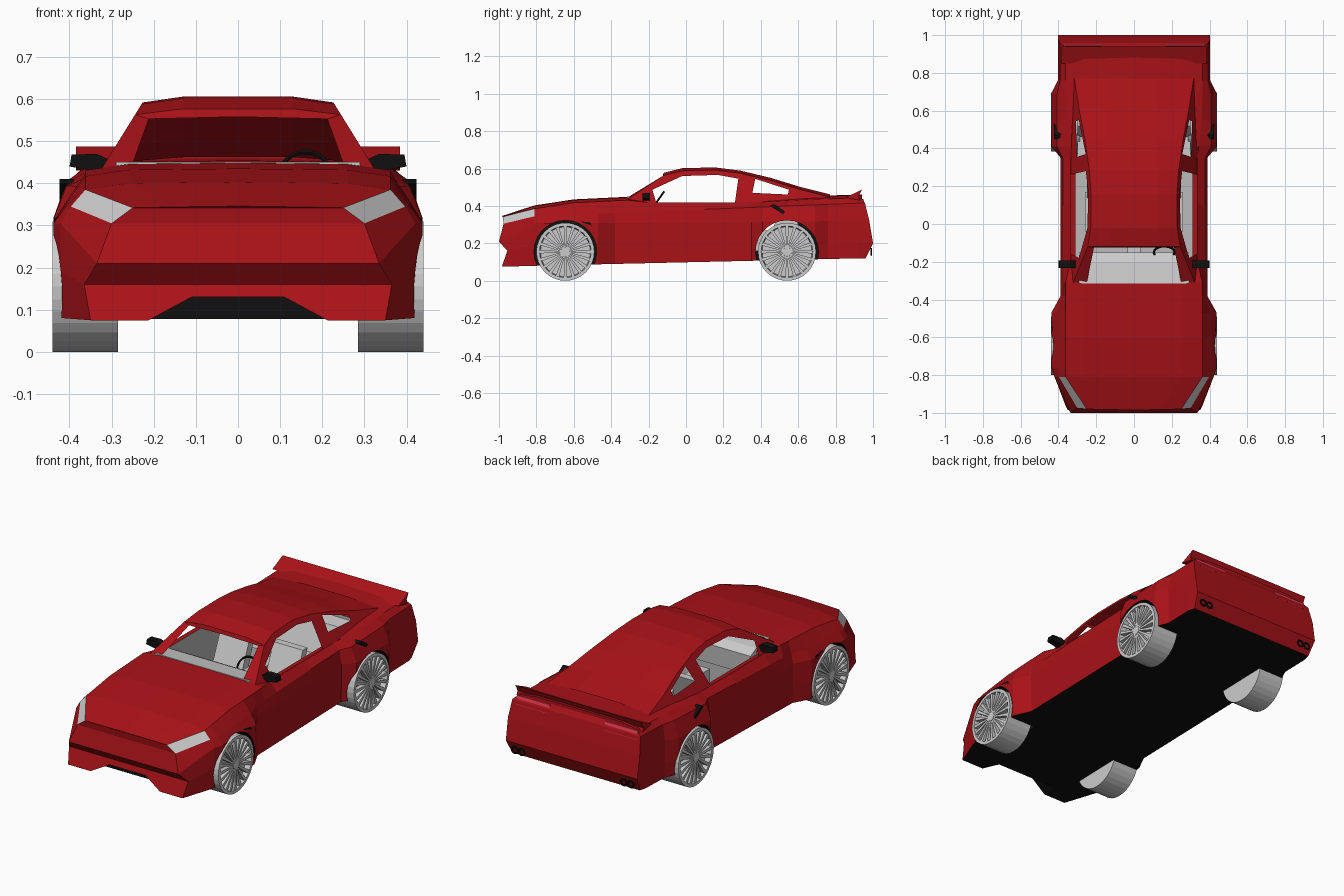
import bpy, bmesh, math
from mathutils import Matrix, Vector

if "Cube" in bpy.data.objects:
    bpy.data.objects.remove(bpy.data.objects["Cube"])


def material(name, c):
    m = bpy.data.materials.new(name)
    m.diffuse_color = (*c, 1)
    m.use_nodes = True
    m.node_tree.nodes["Principled BSDF"].inputs["Base Color"].default_value = m.diffuse_color
    return m


RED = material("red_paint", (0.40, 0.006, 0.009))
BLACK = material("black_trim", (0.005, 0.005, 0.005))
LAMP = material("lamp_glass", (0.55, 0.55, 0.55))
TAIL = material("tail_lamp_red", (0.75, 0.04, 0.08))
GREY = material("cabin_grey", (0.5, 0.5, 0.5))
AXLES = (-.645, .54)
WHEEL_R = .155


def make(name, bm, *mats):
    bmesh.ops.recalc_face_normals(bm, faces=bm.faces)
    me = bpy.data.meshes.new(name)
    bm.to_mesh(me)
    bm.free()
    for m in mats:
        if m:
            me.materials.append(m)
    ob = bpy.data.objects.new(name, me)
    bpy.context.collection.objects.link(ob)
    return ob


def prism(name, poly, axis, a, b, mat=None):
    """Extrude a (y,z) outline along x, or an (x,z) outline along y."""
    bm = bmesh.new()
    pt = (lambda p, t: (t, p[0], p[1])) if axis == 'x' else (lambda p, t: (p[0], t, p[1]))
    A, B = [[bm.verts.new(pt(p, t)) for p in poly] for t in (a, b)]
    bm.faces.new(A)
    bm.faces.new(B)
    for i in range(len(poly)):
        j = (i + 1) % len(poly)
        bm.faces.new((A[i], A[j], B[j], B[i]))
    return make(name, bm, mat)


def box(name, x, y, z, mat=None):
    return prism(name, [(y[0], z[0]), (y[1], z[0]), (y[1], z[1]), (y[0], z[1])], 'x', *x, mat)


def torus(name, big, small, loc, tilt):
    bpy.ops.mesh.primitive_torus_add(major_segments=18, minor_segments=6, major_radius=big,
                                     minor_radius=small, location=loc, rotation=(tilt, 0, 0))
    bpy.context.object.name = name
    bpy.context.object.data.materials.append(BLACK)


def mirror(bm):
    g = bmesh.ops.duplicate(bm, geom=bm.verts[:] + bm.edges[:] + bm.faces[:])
    for v in g["geom"]:
        if isinstance(v, bmesh.types.BMVert):
            v.co.x *= -1
    bmesh.ops.remove_doubles(bm, verts=bm.verts, dist=1e-5)


def cut(ob, cutter):
    m = ob.modifiers.new("cut", 'BOOLEAN')
    m.operation, m.solver, m.object = 'DIFFERENCE', 'EXACT', cutter
    m.material_mode = 'TRANSFER'
    bpy.context.view_layer.objects.active = ob
    bpy.ops.object.modifier_apply(modifier=m.name)
    bpy.data.objects.remove(cutter)


def along(keys, y):
    """Piecewise straight line through (y, value) keys."""
    for (y0, v0), (y1, v1) in zip(keys, keys[1:]):
        if y <= y1:
            return v0 + max(0, (y - y0) / (y1 - y0)) * (v1 - v0)
    return keys[-1][1]


# Lower body section at y: base width plus wheel-arch flare, under a deck line
DECK = [(-.81, .403), (-.6, .435), (-.31, .449), (-.2, .418), (.35, .418), (.6, .452), (.92, .46)]
SIDES = [(.385, .045, .08, .12), (.387, .05, .19, .2), (.388, .05, .305, .32), (.377, .03, .345, .415)]


def section(y):
    gap = max(abs(y + .625) - .155, 0) / .09 if y < 0 else max(abs(y - .55) - .145, 0) / .055
    flare = max(0, 1 - gap)
    t = (y + .81) / 1.73
    deck = along(DECK, y)
    out = min(1, (deck - .418) / .03) if y > -.2 else min(1, (-.2 - y) / .11)
    pts = [(w + max(f * flare, .015 * (y > .7)), y, a + t * (b - a)) for w, f, a, b in SIDES]
    return pts + [(.336 + .026 * out, y, deck - .018 * out), (.26, y, deck - .003 * out), (0, y, deck)]


nose = [(.35, -.985, .075), (.365, -.955, .16), (.335, -1, .21), (.3, -.975, .305),
        (.25, -.98, .342), (.15, -.982, .344), (0, -.985, .346)]
tail = [(x - .01 * (i == 0), y, z) for i, ((x, _, z), y) in
        enumerate(zip(section(.92), (.96, 1, .98, .957, .94, .94, .94)))]
stations = [-.81, -.76, -.6, -.47, -.38, -.31, -.2, .1, .35, .41, .55, .69, .76, .85, .92]
bm = bmesh.new()
rings = [[bm.verts.new(p) for p in s + [(-x, y, z) for x, y, z in s[-2::-1]]]
         for s in [nose] + [section(y) for y in stations] + [tail]]
for n, (A, B) in enumerate(zip(rings, rings[1:])):
    for i in range(13):
        j = (i + 1) % 13
        f = bm.faces.new((A[i], A[j], B[j], B[i]))
        f.material_index = 1 if i == 12 else 2 if n == 0 and i in (3, 8) else 0
for R in (rings[0], rings[-1]):
    for i in range(4):
        bm.faces.new((R[i], R[i + 1], R[11 - i], R[12 - i]))
    bm.faces.new(R[4:9])
body = make("lower_body", bm, RED, BLACK, LAMP)

# Wheel wells, cabin tub and lower air intake
for s in (-1, 1):
    for y in AXLES:
        circle = [(y + .168 * math.cos(a * math.tau / 28), WHEEL_R + .168 * math.sin(a * math.tau / 28))
                  for a in range(28)]
        cut(body, prism("well_cutter", circle, 'x', s * .27, s * .55, BLACK))
cut(body, box("tub_cutter", (-.31, .31), (-.2, .6), (.16, .8), GREY))
cut(body, prism("intake_cutter", [(-.24, .06), (-.11, .13), (.11, .13), (.24, .06)], 'y', -1.1, -.9, BLACK))


# Greenhouse: flat leaning sides with window holes, roof strips, screen pillars
def side_point(p):
    return (.335 - (p[1] - .417) * .62, p[0], p[1])


edge = [(-.12, .563), (-.02, .588), (.155, .592), (.29, .575), (.45, .537), (.61, .488), (.77, .448)]
door_window = [(-.16, .419), (-.18, .487), (-.02, .56), (.17, .566), (.28, .546), (.262, .419)]
rear_window = [(.355, .47), (.37, .545), (.55, .487), (.545, .461)]
bm = bmesh.new()
loops = []
for loop in ([(-.31, .4), (-.31, .437)] + edge + [(.77, .4)], door_window, rear_window):
    vs = [bm.verts.new(side_point(p)) for p in loop]
    loops += [bm.edges.new((vs[i], vs[i - 1])) for i in range(len(vs))]
bmesh.ops.triangle_fill(bm, edges=loops, use_beauty=True)
rows = [[bm.verts.new(q) for q in (side_point(p), (.13, p[0], p[1] + .014), (0, p[0], p[1] + .014))]
        for p in edge]
for A, B in zip(rows, rows[1:]):
    for i in range(2):
        bm.faces.new((A[i], A[i + 1], B[i + 1], B[i]))
top, corner = side_point(edge[0]), (.212, -.125, .553)
for poly in ([(.25, -.31, .447), side_point((-.31, .437)), top, corner],
             [top, (.13, -.12, .577), (0, -.12, .577), (0, -.125, .558), corner]):
    bm.faces.new([bm.verts.new(p) for p in poly])
mirror(bm)
make("cabin_shell", bm, RED)

# Tail spoiler
prism("spoiler", [(.85, .445), (.89, .463), (.94, .487), (.922, .45), (.93, .43)], 'x', -.385, .385, RED)

# Wheels: turned rim with twenty spokes
for s in (-1, 1):
    for y in AXLES:
        bm = bmesh.new()
        profile = [(.285, 0), (.285, WHEEL_R), (.44, WHEEL_R), (.44, .138), (.41, .133), (.41, 0)]
        vs = [bm.verts.new((x, 0, r)) for x, r in profile]
        es = [bm.edges.new(e) for e in zip(vs, vs[1:])]
        bmesh.ops.spin(bm, geom=vs + es, axis=(1, 0, 0), cent=(0, 0, 0), angle=math.tau, steps=32)
        bmesh.ops.remove_doubles(bm, verts=bm.verts, dist=1e-5)
        for k in range(20):
            c = bmesh.ops.create_cube(bm, size=1)["verts"]
            for v in c:
                v.co = Vector((.425 + v.co.x * .025, v.co.y * (.018 if v.co.z > 0 else .008), .081 + v.co.z * .116))
            bmesh.ops.rotate(bm, verts=c, matrix=Matrix.Rotation(k * math.tau / 20, 3, 'X'))
        bmesh.ops.create_cone(bm, cap_ends=True, segments=16, radius1=.028, radius2=.024, depth=.03,
                              matrix=Matrix.Translation((.425, 0, 0)) @ Matrix.Rotation(math.pi / 2, 4, 'Y'))
        for v in bm.verts:
            v.co = Vector((v.co.x * s, v.co.y + y, v.co.z + WHEEL_R))
        make("wheel", bm)

# Paired trim and seats
for s in (-1, 1):
    prism("door_mirror", [(s * x, z) for x, z in ((.3, .453), (.335, .47), (.395, .468), (.4, .44), (.335, .428))],
          'y', -.232, -.192, BLACK)
    prism("tail_lamp", [(.947, .438), (.962, .395), (.94, .395), (.93, .438)], 'x', s * .17, s * .37, TAIL)
    prism("fender_vent", [(-.57, .318), (-.51, .312), (-.505, .296)], 'x', s * .41, s * .438, BLACK)
    prism("rear_vent", [(.45, .4), (.47, .41), (.53, .37), (.52, .355)], 'x', s * .39, s * .424, BLACK)
    for x in (.312, .355):
        torus("exhaust_tip", .017, .005, (s * x, .99, .155), math.pi / 2)
    box("seat_base", (s * .06, s * .26), (-.04, .17), (.16, .24))
    prism("seat_back", [(.12, .2), (.18, .2), (.25, .41), (.21, .41)], 'x', s * .07, s * .25)

# Interior
prism("dashboard", [(-.315, .3), (-.315, .451), (-.2, .436), (-.15, .41), (-.16, .3)], 'x', -.29, .29)
box("centre_tunnel", (-.035, .035), (-.16, .3), (.16, .27))
prism("rear_bench", [(.34, .16), (.34, .27), (.46, .27), (.52, .42), (.6, .43), (.6, .16)], 'x', -.3, .3)
torus("steering_wheel", .055, .006, (.16, -.15, .43), math.radians(55))
